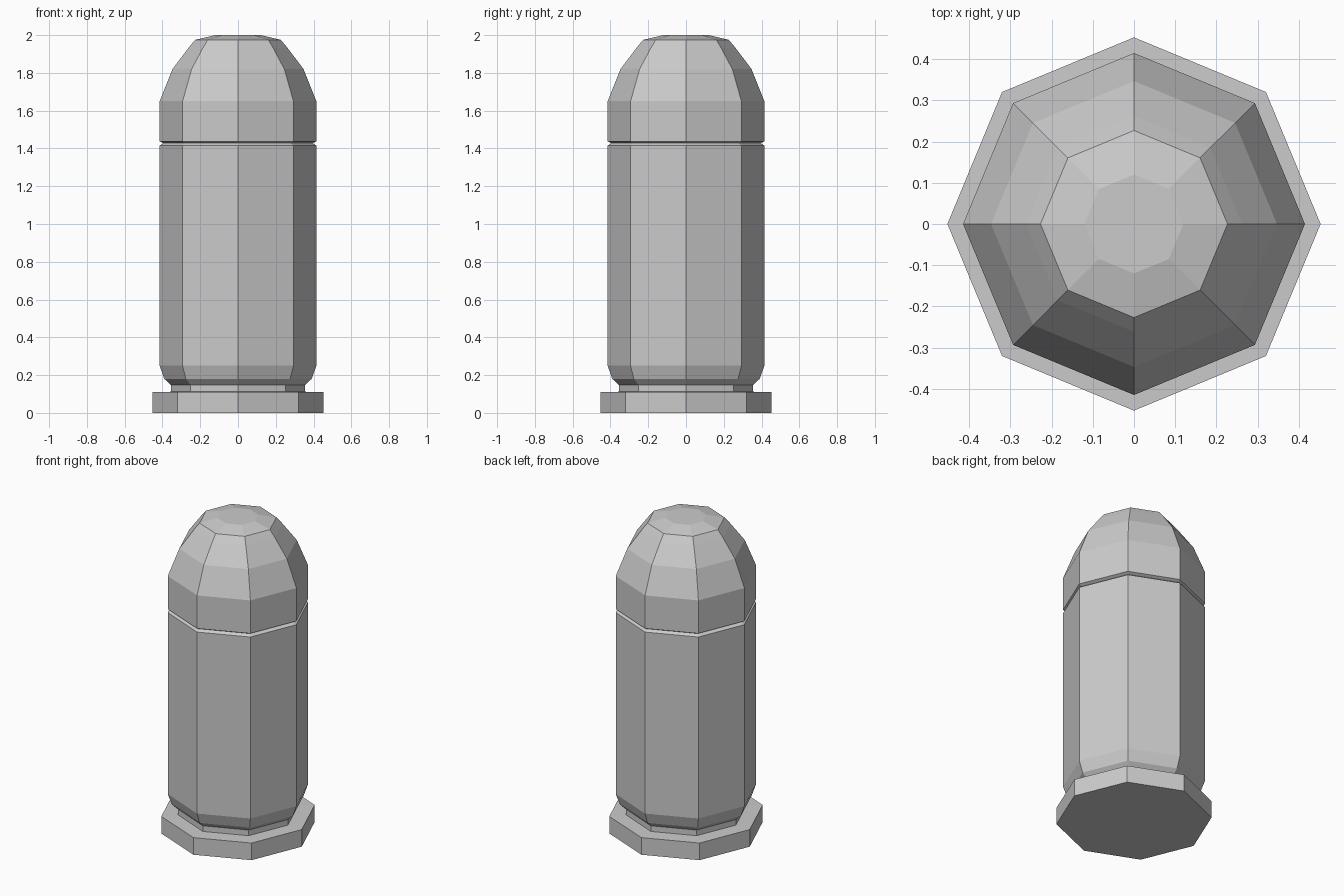
import bpy, bmesh
from math import cos, sin, tau

if "Cube" in bpy.data.objects:
    bpy.data.objects.remove(bpy.data.objects["Cube"])

SIDES = 8


def lathe(name, profile):
    """Capped eight-sided solid of revolution from (radius, height) points."""
    bm = bmesh.new()
    rings = [[bm.verts.new((r * cos(tau * i / SIDES), r * sin(tau * i / SIDES), z))
              for i in range(SIDES)] for r, z in profile]
    for low, high in zip(rings, rings[1:]):
        for i in range(SIDES):
            j = (i + 1) % SIDES
            bm.faces.new((low[i], low[j], high[j], high[i]))
    bm.faces.new(rings[0][::-1])
    bm.faces.new(rings[-1])
    mesh = bpy.data.meshes.new(name)
    bm.to_mesh(mesh)
    bm.free()
    obj = bpy.data.objects.new(name, mesh)
    bpy.context.collection.objects.link(obj)
    return obj


# Casing: rim, extraction groove, tapered shoulder, straight wall, crimped mouth
lathe("casing", [(0.453, 0), (0.453, 0.11), (0.355, 0.112), (0.355, 0.148),
                 (0.39, 0.18), (0.415, 0.25), (0.415, 1.415), (0.395, 1.428)])

# Rounded tip seated on the mouth of the casing
lathe("rounded_tip", [(0.395, 1.428), (0.415, 1.438), (0.415, 1.65),
                      (0.347, 1.82), (0.262, 1.933), (0.227, 1.975), (0.12, 2.0)])
